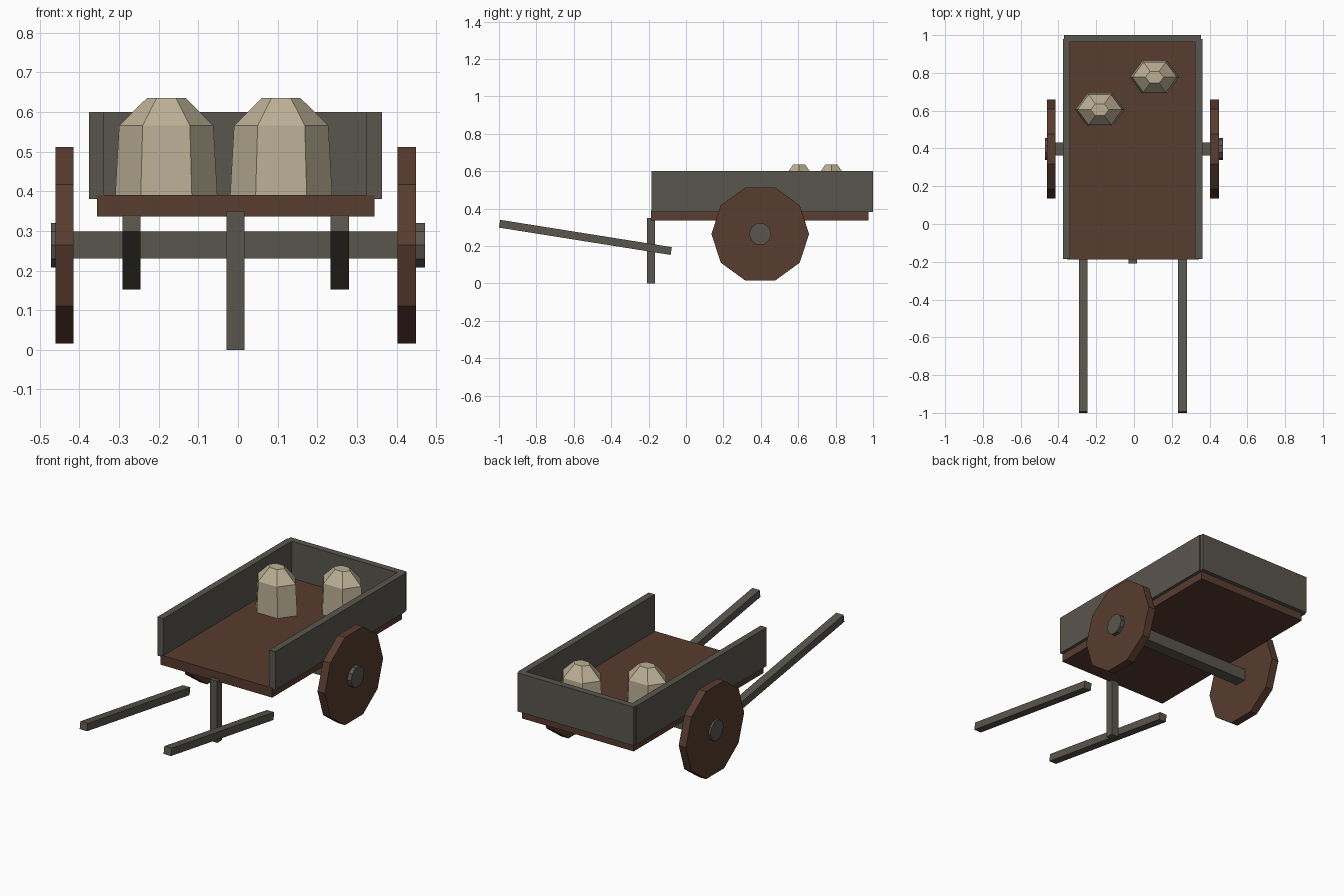
import bpy, bmesh, math
from mathutils import Matrix, Vector

if "Cube" in bpy.data.objects:
    bpy.data.objects.remove(bpy.data.objects["Cube"])


def material(name, rgb):
    m = bpy.data.materials.new(name)
    m.diffuse_color = (*rgb, 1.0)
    m.use_nodes = True
    m.node_tree.nodes["Principled BSDF"].inputs["Base Color"].default_value = m.diffuse_color
    return m


BROWN = material("brown wood", (0.098, 0.045, 0.028))
GREY = material("grey wood", (0.102, 0.093, 0.074))
CLOTH = material("sack cloth", (0.50, 0.43, 0.30))


def finish(name, bm, mat):
    bmesh.ops.recalc_face_normals(bm, faces=bm.faces)
    me = bpy.data.meshes.new(name)
    bm.to_mesh(me)
    bm.free()
    me.materials.append(mat)
    ob = bpy.data.objects.new(name, me)
    bpy.context.collection.objects.link(ob)
    return ob


def box(name, x, y, z, mat):
    """Box from (min, max) ranges on each axis."""
    bm = bmesh.new()
    size = [r[1] - r[0] for r in (x, y, z)]
    mid = Vector([(r[0] + r[1]) / 2 for r in (x, y, z)])
    bmesh.ops.create_cube(bm, size=1.0)
    bmesh.ops.scale(bm, vec=size, verts=bm.verts)
    bmesh.ops.translate(bm, vec=mid, verts=bm.verts)
    return finish(name, bm, mat)


def loft(name, rings, sides, mat):
    """Join rings of points and cap both ends."""
    bm = bmesh.new()
    loops = [[bm.verts.new(p) for p in ring] for ring in rings]
    for a, b in zip(loops, loops[1:]):
        for i in range(sides):
            j = (i + 1) % sides
            bm.faces.new((a[i], a[j], b[j], b[i]))
    bm.faces.new(loops[0])
    bm.faces.new(loops[-1])
    return finish(name, bm, mat)


def disc(name, x0, x1, r, mat, y=0.397, z=0.264, n=10):
    """Ten-sided disc lying across the x axis."""
    rings = [[(x, y + r * math.cos(i * math.tau / n), z + r * math.sin(i * math.tau / n))
              for i in range(n)] for x in (x0, x1)]
    return loft(name, rings, n, mat)


def sack(name, cx, cy):
    """Six-sided sack: (z, x radius, y radius) per ring."""
    rings = [[(cx + rx * math.cos(i * math.tau / 6), cy + ry * math.sin(i * math.tau / 6), z)
              for i in range(6)]
             for z, rx, ry in ((0.388, 0.129, 0.1), (0.566, 0.119, 0.093), (0.636, 0.048, 0.036))]
    return loft(name, rings, 6, CLOTH)


# Cart bed and walls
box("bed", (-0.356, 0.345), (-0.187, 0.977), (0.336, 0.391), BROWN)
box("left_wall", (-0.376, -0.338), (-0.185, 0.98), (0.381, 0.6), GREY)
box("right_wall", (0.324, 0.363), (-0.185, 0.98), (0.381, 0.6), GREY)
box("back_wall", (-0.37, 0.356), (0.963, 1.0), (0.381, 0.6), GREY)

# Axle, wheels and hubs
box("axle", (-0.43, 0.42), (0.363, 0.431), (0.23, 0.298), GREY)
disc("left_wheel", -0.46, -0.415, 0.261, BROWN)
disc("right_wheel", 0.403, 0.449, 0.261, BROWN)
disc("left_hub", -0.472, -0.45, 0.059, GREY)
disc("right_hub", 0.44, 0.472, 0.059, GREY)

# Front prop leg
box("front_leg", (-0.029, 0.016), (-0.209, -0.166), (0.0, 0.35), GREY)

# Sloping pull shafts
a, b = Vector((0, -0.997, 0.319)), Vector((0, -0.079, 0.173))
half = (b - a).length / 2
tilt = math.atan2(b.z - a.z, b.y - a.y)
for side, x in (("left", -0.269), ("right", 0.257)):
    ob = box(side + "_shaft", (-0.023, 0.023), (-half, half), (-0.021, 0.021), GREY)
    mid = (a + b) / 2 + Vector((x, 0, 0))
    ob.data.transform(Matrix.Translation(mid) @ Matrix.Rotation(tilt, 4, 'X'))

# Sacks
sack("left_sack", -0.181, 0.605)
sack("right_sack", 0.109, 0.777)
